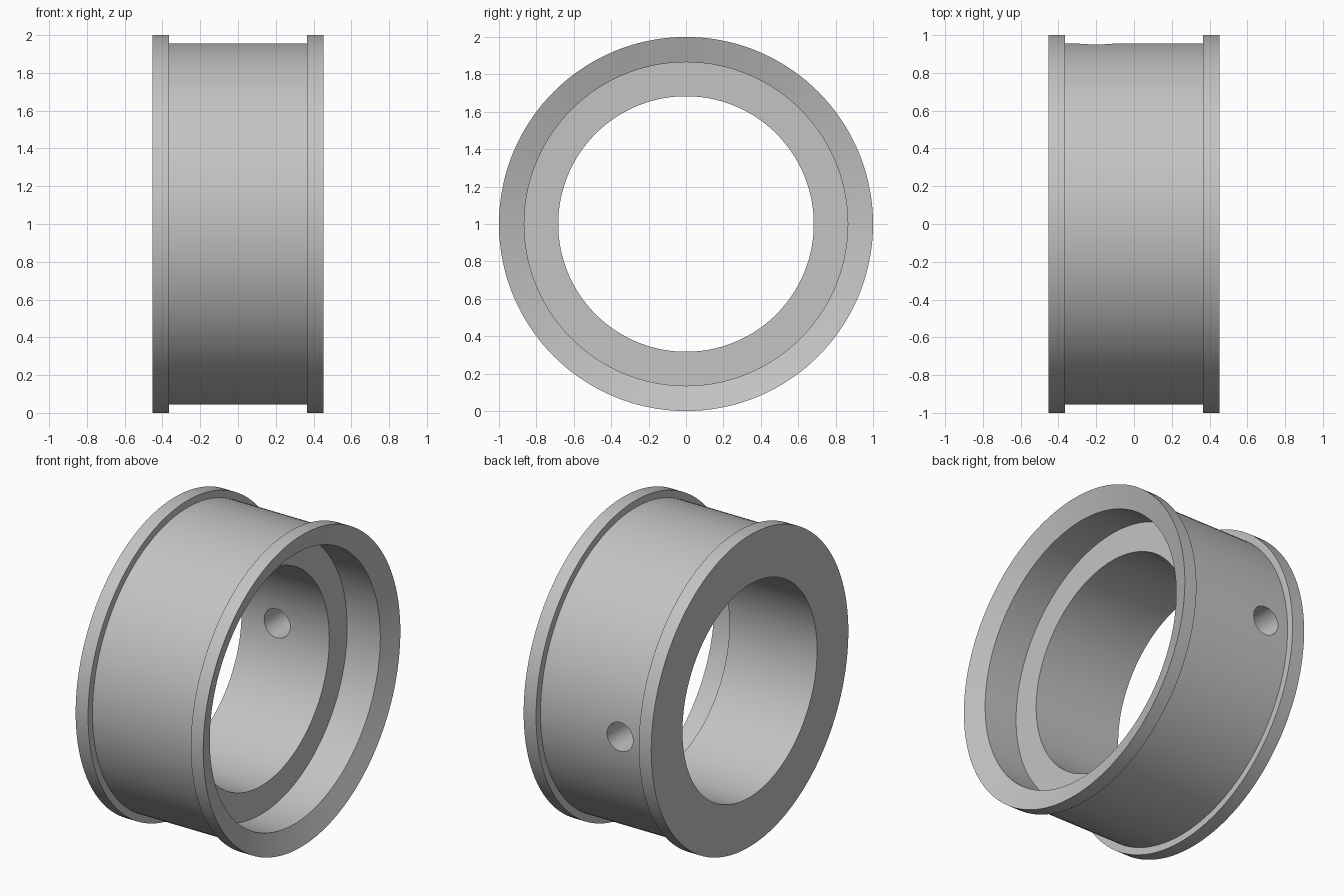
import bpy
import bmesh
import math
from mathutils import Matrix, Vector

cube = bpy.data.objects.get("Cube")
if cube:
    bpy.data.objects.remove(cube, do_unlink=True)

SEGMENTS = 144
HALF = 0.453        # half the width along x
GROOVE = 0.365      # inner side of each flange

# Single metal colour
metal = bpy.data.materials.new("grey_metal")
metal.use_nodes = True
grey = (0.55, 0.55, 0.55, 1.0)
metal.diffuse_color = grey
metal.node_tree.nodes["Principled BSDF"].inputs["Base Color"].default_value = grey


def add_object(name, bm):
    mesh = bpy.data.meshes.new(name)
    bm.to_mesh(mesh)
    bm.free()
    mesh.materials.append(metal)
    obj = bpy.data.objects.new(name, mesh)
    bpy.context.collection.objects.link(obj)
    return obj


def lathe(name, profile):
    """Spin a closed (x, radius) profile around the x axis."""
    bm = bmesh.new()
    verts = [bm.verts.new((x, 0, r)) for x, r in profile]
    edges = [bm.edges.new((a, b)) for a, b in zip(verts, verts[1:] + verts[:1])]
    bmesh.ops.spin(bm, geom=verts + edges, cent=(0, 0, 0), axis=(1, 0, 0),
                   angle=math.tau, steps=SEGMENTS, use_merge=True)
    bmesh.ops.remove_doubles(bm, verts=bm.verts, dist=0.0001)
    bmesh.ops.recalc_face_normals(bm, faces=bm.faces)
    bmesh.ops.translate(bm, verts=bm.verts, vec=Vector((0, 0, 1)))
    return add_object(name, bm)


# Flanged ring: plain face at -x, dished rim and counterbore at +x
ring = lathe("flanged_ring", [
    (-HALF, 0.683), (-HALF, 1.0), (-GROOVE, 1.0), (-GROOVE, 0.955),
    (GROOVE, 0.955), (GROOVE, 1.0), (HALF, 1.0),
    (HALF - 0.048, 0.865), (0.17, 0.865), (0.17, 0.683),
])

# Radial hole through the back wall
bm = bmesh.new()
bmesh.ops.create_cone(bm, cap_ends=True, segments=48, radius1=0.092, radius2=0.092,
                      depth=0.6, matrix=Matrix.Translation((-0.2, 0.82, 1.0))
                      @ Matrix.Rotation(math.pi / 2, 4, "X"))
cutter = add_object("hole_cutter", bm)
cutter.hide_render = True

cut = ring.modifiers.new("radial_hole", "BOOLEAN")
cut.operation = "DIFFERENCE"
cut.solver = "EXACT"
cut.object = cutter

bpy.ops.object.select_all(action="DESELECT")
bpy.context.view_layer.objects.active = ring
ring.select_set(True)
bpy.ops.object.modifier_apply(modifier=cut.name)
bpy.data.objects.remove(cutter, do_unlink=True)

# Smooth walls with crisp edges
bpy.ops.object.shade_smooth_by_angle(angle=math.radians(30))
